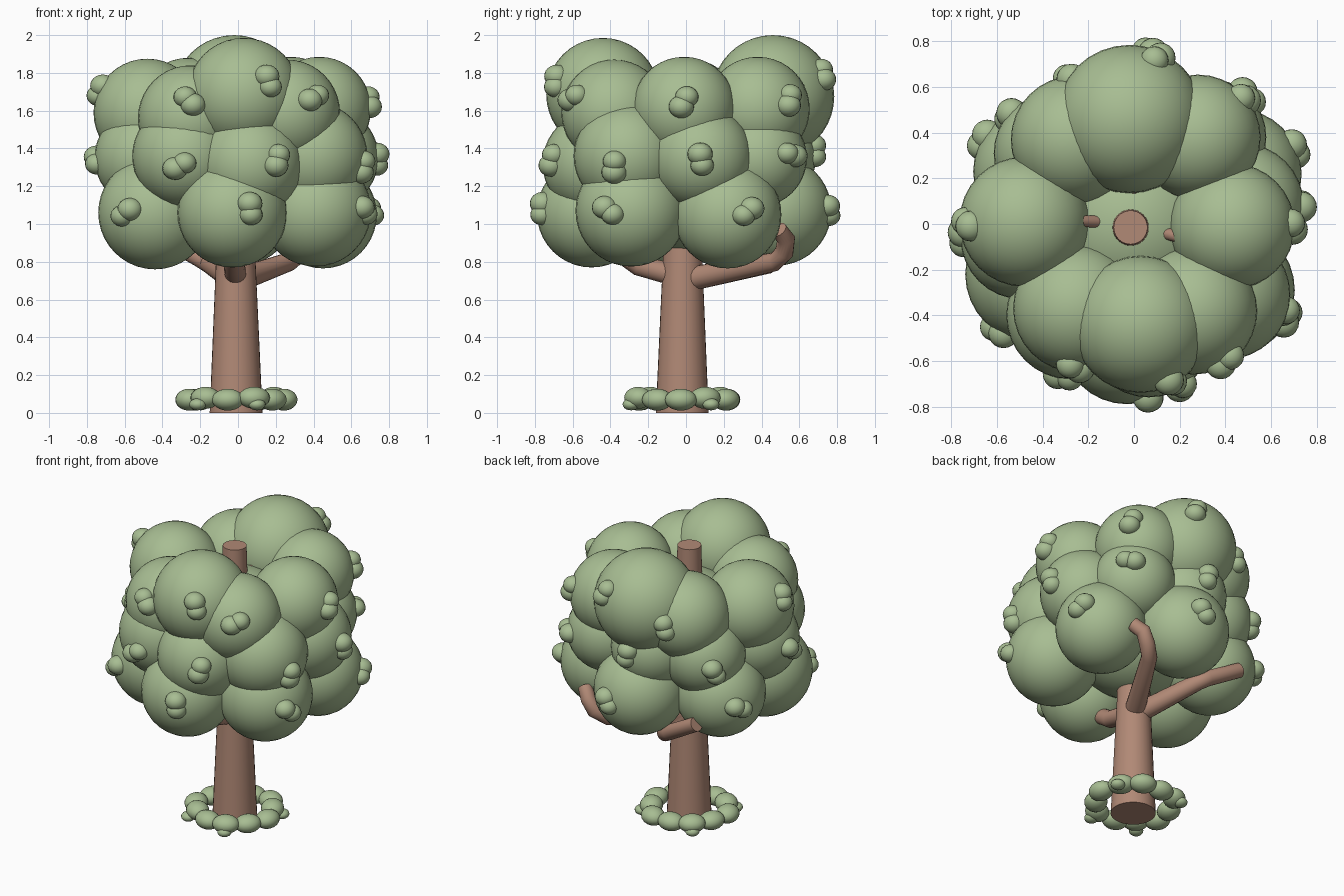
import bpy, bmesh, random
from math import sin, cos, radians, tau
from mathutils import Vector, Matrix

if "Cube" in bpy.data.objects:
    bpy.data.objects.remove(bpy.data.objects["Cube"])

random.seed(4)


def material(name, rgb):
    m = bpy.data.materials.new(name)
    m.diffuse_color = (*rgb, 1)
    m.use_nodes = True
    m.node_tree.nodes["Principled BSDF"].inputs["Base Color"].default_value = m.diffuse_color
    return m


GREEN = material("leaf_green", (0.39, 0.51, 0.29))
BROWN = material("bark_brown", (0.44, 0.25, 0.18))


def finish(bm, name, mat):
    me = bpy.data.meshes.new(name)
    bmesh.ops.recalc_face_normals(bm, faces=bm.faces)
    bm.to_mesh(me)
    bm.free()
    ob = bpy.data.objects.new(name, me)
    bpy.context.collection.objects.link(ob)
    me.materials.append(mat)
    bpy.context.view_layer.objects.active = ob
    ob.select_set(True)
    bpy.ops.object.shade_smooth_by_angle(angle=radians(40))
    ob.select_set(False)
    return ob


def ball(bm, c, r, u=32, v=20, scale=(1, 1, 1), rot=0):
    m = Matrix.Translation(c) @ Matrix.Rotation(rot, 4, 'Z') @ Matrix.Diagonal((*scale, 1))
    bmesh.ops.create_uvsphere(bm, u_segments=u, v_segments=v, radius=r, matrix=m)


def tube(name, pts, n=20):
    """Skin round rings (position, radius) into a capped limb, carrying the frame along."""
    bm = bmesh.new()
    ps = [Vector(p[:3]) for p in pts]
    rings, a = [], Vector((0.31, -0.2, 0.1))
    for i, p in enumerate(ps):
        d = (ps[min(i + 1, len(ps) - 1)] - ps[max(i - 1, 0)]).normalized()
        a = (a - d * a.dot(d)).normalized()
        b = d.cross(a)
        rings.append([bm.verts.new(p + pts[i][3] * (a * cos(tau * k / n) + b * sin(tau * k / n)))
                      for k in range(n)])
    for r0, r1 in zip(rings, rings[1:]):
        for k in range(n):
            bm.faces.new((r0[k], r0[(k + 1) % n], r1[(k + 1) % n], r1[k]))
    bm.faces.new(rings[0])
    bm.faces.new(rings[-1])
    return finish(bm, name, BROWN)


# Trunk and limbs
tube("trunk", [(-.01, -.02, 0, .14), (-.012, -.018, .8, .105), (-.015, -.015, 1.87, .074)], 32)
tube("branch_back_right", [(-.01, -.02, .70, .065), (.27, .47, .80, .05), (.33, .52, .85, .05),
                           (.37, .53, .92, .048), (.42, .49, .97, .045)])
tube("branch_back_left", [(-.01, -.02, .70, .065), (-.15, .44, .79, .052), (-.20, .47, .82, .05), (-.43, .50, .95, .047)])
tube("branch_front", [(-.01, -.02, .72, .06), (-.02, -.25, .78, .055), (-.03, -.5, .95, .045)])
for nm, x, y in (("left", -1, .06), ("right", .85, -.25), ("back", 0, .85)):
    tube("upper_branch_" + nm, [(0, 0, 1.45, .035), (x * .17, y * .17, 1.655, .027), (x * .35, y * .35, 1.75, .02)], 12)

# Crown spheres: x, y, z, radius, then twig-leaf azimuth and elevation
CROWN = {
    "crown_lower": [
        (-.03, -.50, 1.06, .29, -70, 4), (.41, -.29, 1.07, .295, -25, 0), (.45, .22, 1.05, .285, 23, 3),
        (.01, .48, 1.07, .29, 78, 0), (-.42, .23, 1.07, .285, 150, 0), (-.44, -.22, 1.06, .30, 238, 0)],
    "crown_middle": [
        (-.28, -.40, 1.36, .28, -96, -11), (.065, -.48, 1.32, .28, -58, 4), (.40, -.31, 1.36, .285, -15, -12),
        (.47, .08, 1.35, .275, 0, -2), (.32, .38, 1.35, .26, 45, 4), (-.05, .43, 1.36, .26, 85, 6),
        (-.35, .31, 1.35, .265, 140, -6), (-.49, -.06, 1.35, .27, 180, -3)],
    "crown_upper": [
        (.03, -.44, 1.685, .30, -62, 14), (.26, -.38, 1.59, .28, -57, 17), (.43, -.01, 1.61, .275, 0, 8),
        (.28, .38, 1.61, .275, 40, 10), (-.02, .46, 1.675, .325, 65, 22), (-.26, .37, 1.60, .28, 95, 5),
        (-.48, .01, 1.59, .285, 182, 25), (-.25, -.37, 1.56, .28, -92, 20)],
}
twigs = bmesh.new()
for name, balls in CROWN.items():
    bm = bmesh.new()
    for x, y, z, r, az, el in balls:
        ball(bm, (x, y, z), r)
        az, el = radians(az), radians(el)
        out = Vector((cos(az) * cos(el), sin(az) * cos(el), sin(el)))
        c = Vector((x, y, z)) + out * r * .96
        side = out.cross(Vector((0, 0, 1))).normalized()
        t = random.uniform(0, tau)
        off = side * cos(t) * .03 + side.cross(out) * sin(t) * .03
        ball(twigs, c + off, .067, 20, 12, (1, 1, .9))
        ball(twigs, c - off, .062, 20, 12, (1, 1, .9))
    finish(bm, name, GREEN)
finish(twigs, "twig_leaves", GREEN)

# Inner foliage closing the middle of the crown
bm = bmesh.new()
ball(bm, (0, 0, 1.28), .42)
finish(bm, "crown_core", GREEN)

# Ring of leaves round the foot of the trunk
bm = bmesh.new()
for i in range(11):
    a = tau * i / 11 - 1.75
    R = .235 + .02 * (i % 2)
    ball(bm, (R * cos(a) - .012, R * sin(a) - .018, .07 + .01 * (i % 3 == 1)), .085, 20, 12,
         (.85, 1, .68), a)
    if i % 3 == 1:
        ball(bm, (.295 * cos(a) - .012, .295 * sin(a) - .018, .045), .045, 16, 10, (1, 1, .7), a)
finish(bm, "ground_leaves", GREEN)
